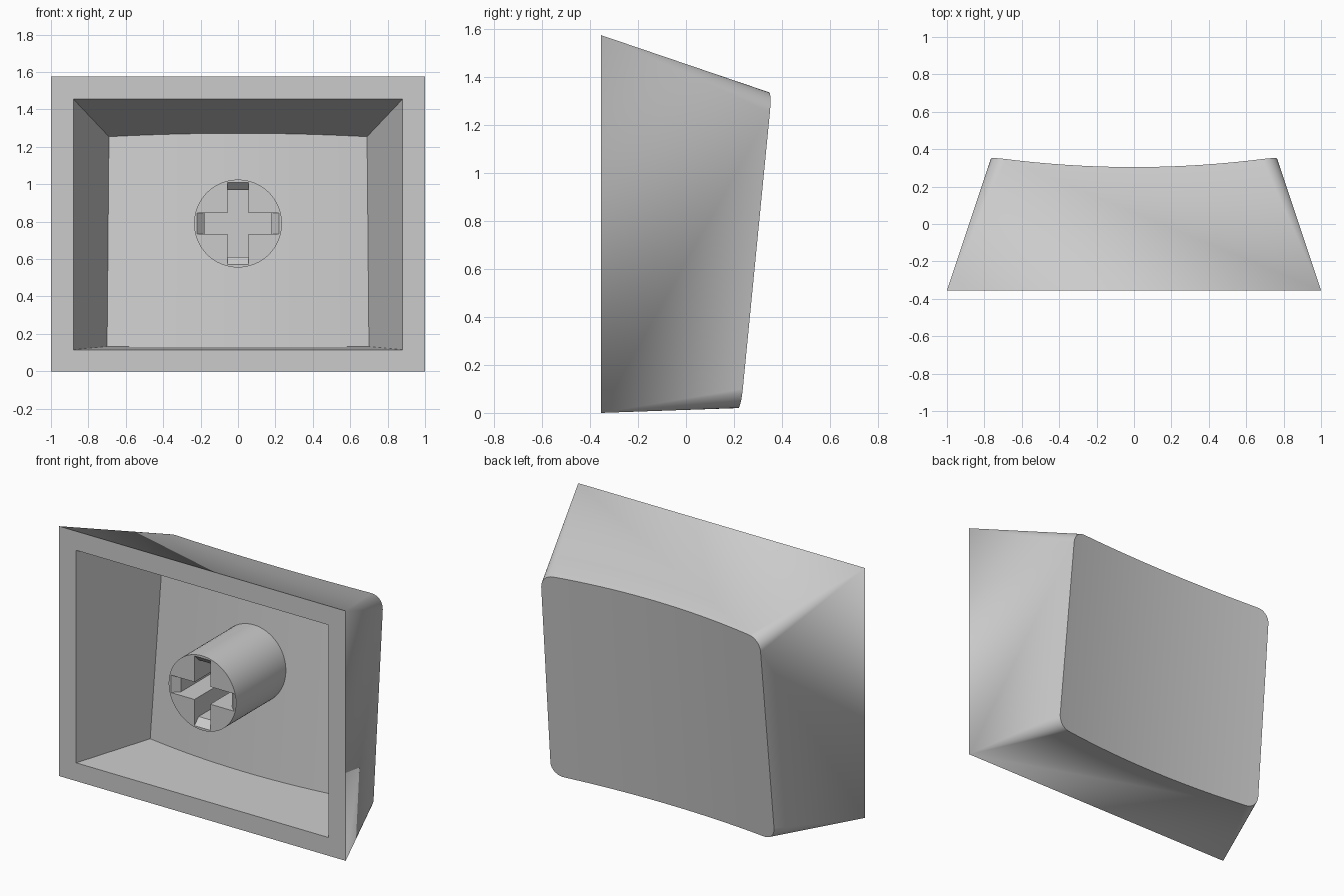
import bpy, bmesh, math
from mathutils import Vector

cube = bpy.data.objects.get("Cube")
if cube:
    bpy.data.objects.remove(cube, do_unlink=True)

FRONT = -0.355      # plane of the open rim
STEM_Z = 0.79       # height of the stem axis

grey = bpy.data.materials.new("light grey plastic")
grey.use_nodes = True
colour = (0.6, 0.6, 0.6, 1)
grey.diffuse_color = colour
grey.node_tree.nodes["Principled BSDF"].inputs["Base Color"].default_value = colour


def finish(name, bm):
    bmesh.ops.recalc_face_normals(bm, faces=bm.faces)
    mesh = bpy.data.meshes.new(name)
    bm.to_mesh(mesh)
    bm.free()
    mesh.materials.append(grey)
    obj = bpy.data.objects.new(name, mesh)
    bpy.context.collection.objects.link(obj)
    return obj


def shade(obj):
    bpy.ops.object.select_all(action="DESELECT")
    obj.select_set(True)
    bpy.context.view_layer.objects.active = obj
    bpy.ops.object.shade_smooth_by_angle(angle=math.radians(30))


def dish(x, z, half, sink):
    """Depth of the tilted, hollowed back surface."""
    return 0.227 + 0.098 * z - 0.055 * (1 - (x / half) ** 2) - sink


def edge_row(half, z_rim, slope, sink, radius, steps, inward):
    """Points from -x to +x along the top or bottom edge of the dish."""
    flat = half - radius
    arc = [(flat + radius * math.cos(a), radius * (1 - math.sin(a)))
           for a in (math.pi / 2 * i / steps for i in range(steps))] if radius else []
    middle = [(flat * (i / 10 - 1), 0) for i in range(21)]
    row = [(-x, d) for x, d in arc] + middle + arc[::-1]
    points = []
    for x, drop in row:
        z = z_rim
        for _ in range(6):      # settle on the sloping wall
            z = z_rim + slope * (dish(x, z, half, sink) - FRONT)
        z += inward * drop
        points.append(Vector((x, dish(x, z, half, sink), z)))
    return points


def shell(bm, half, z_low, z_high, half_top, half_low, sink, radius, steps):
    """Tapered walls closed by a dished surface; returns the rim corners."""
    top = edge_row(half_top, z_high, -0.34, sink, radius, steps, -1)
    low = edge_row(half_low, z_low, 0.035, sink, radius, steps, 1)
    top = [bm.verts.new(p) for p in top]
    low = [bm.verts.new(p) for p in low]
    rim = [bm.verts.new((sx * half, FRONT, z))
           for sx, z in ((-1, z_low), (1, z_low), (1, z_high), (-1, z_high))]
    n = steps if radius else 0
    for i in range(len(top) - 1):
        bm.faces.new((top[i], top[i + 1], low[i + 1], low[i]))
    for row, left, right in ((low, rim[0], rim[1]), (top, rim[3], rim[2])):
        bm.faces.new([left] + row[n:len(row) - n] + [right])
        for i in range(n):      # rounded corners fan out from the rim corner
            bm.faces.new((left, row[i], row[i + 1]))
            bm.faces.new((right, row[-1 - i], row[-2 - i]))
    bm.faces.new((rim[0], low[0], top[0], rim[3]))
    bm.faces.new((rim[1], low[-1], top[-1], rim[2]))
    return rim


# Hollow cap body: outer shell, inner cavity and the flat rim between them
bm = bmesh.new()
outer = shell(bm, 1.0, 0.0, 1.575, 0.765, 0.78, 0.0, 0.08, 8)
inner = shell(bm, 0.88, 0.115, 1.455, 0.69, 0.70, 0.115, 0.0, 0)
for i in range(4):
    j = (i + 1) % 4
    bm.faces.new((outer[i], outer[j], inner[j], inner[i]))
body = finish("cap_body", bm)
shade(body)
weighted = body.modifiers.new("even shading", "WEIGHTED_NORMAL")
weighted.keep_sharp = True

# Round stem, flush with the rim and sunk into the cavity floor
bm = bmesh.new()
ends = []
for y in (FRONT, 0.17):
    ends.append([bm.verts.new((0.235 * math.cos(a), y, STEM_Z + 0.235 * math.sin(a)))
                 for a in (math.tau * i / 64 for i in range(64))])
for ring in ends:
    bm.faces.new(ring)
for i in range(64):
    j = (i + 1) % 64
    bm.faces.new((ends[0][i], ends[0][j], ends[1][j], ends[1][i]))
stem = finish("stem", bm)

# Cross-shaped socket with chamfered arm ends
profile = [(0.24, FRONT - 0.02), (0.178, FRONT + 0.042), (0.178, 0.08)]
profile += [(-u, y) for u, y in reversed(profile)]
cutters = []
for upright in (False, True):
    bm = bmesh.new()
    sides = []
    for w in (-0.055, 0.055):
        sides.append([bm.verts.new((w, y, STEM_Z + u) if upright else (u, y, STEM_Z + w))
                      for u, y in profile])
    for side in sides:
        bm.faces.new(side)
    for i in range(len(profile)):
        j = (i + 1) % len(profile)
        bm.faces.new((sides[0][i], sides[0][j], sides[1][j], sides[1][i]))
    cutter = finish("socket_cutter", bm)
    cutter.hide_render = True
    cut = stem.modifiers.new("socket", "BOOLEAN")
    cut.operation = "DIFFERENCE"
    cut.solver = "EXACT"
    cut.object = cutter
    cutters.append(cutter)

# Bake the socket into the stem and discard the cutters
bpy.context.view_layer.update()
baked = bpy.data.meshes.new_from_object(
    stem.evaluated_get(bpy.context.evaluated_depsgraph_get()))
stem.modifiers.clear()
stem.data = baked
for cutter in cutters:
    bpy.data.objects.remove(cutter, do_unlink=True)
shade(stem)
